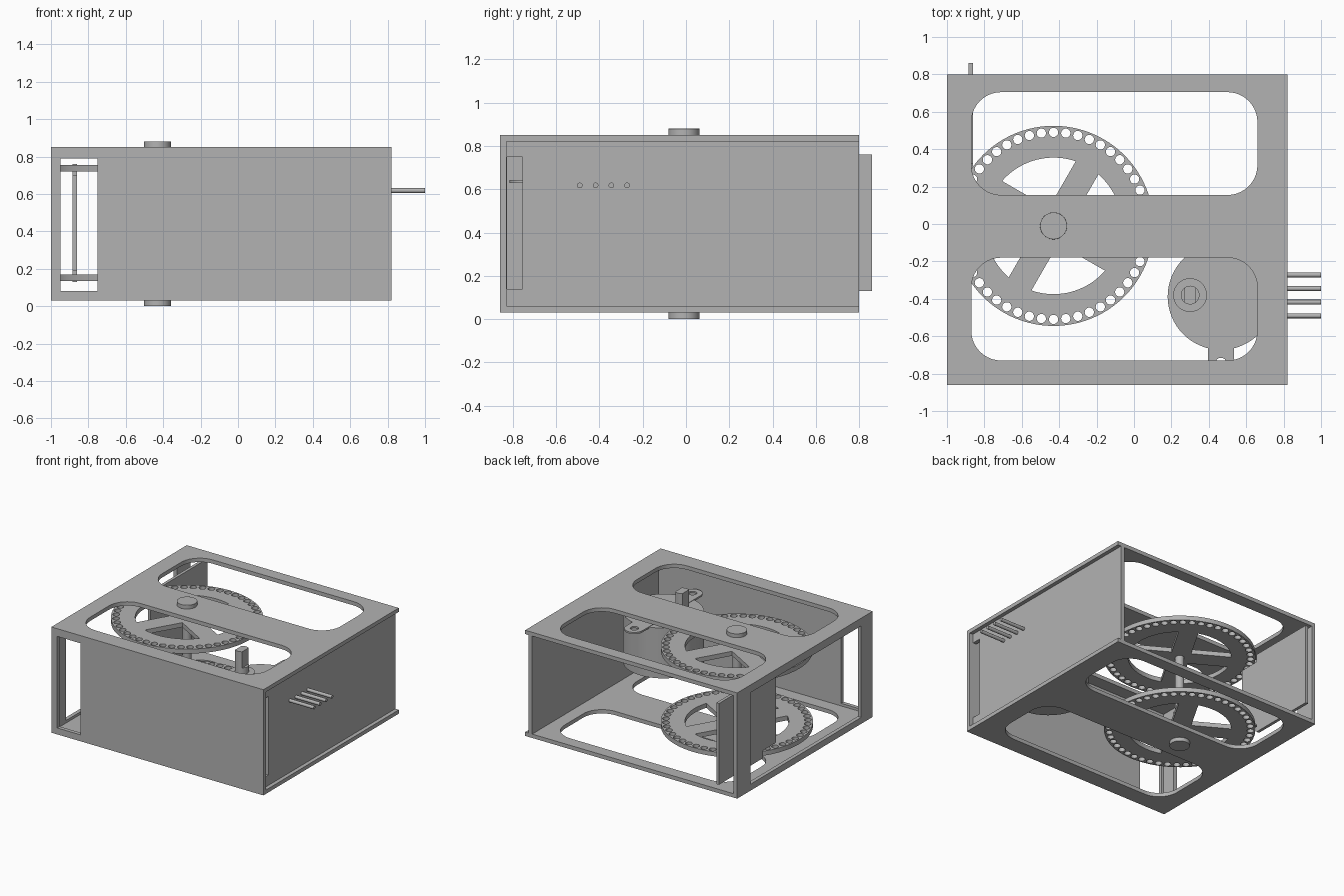
import bpy, bmesh
from math import pi, sin, cos, asin
from mathutils import Matrix

cube = bpy.data.objects.get("Cube")
if cube:
    bpy.data.objects.remove(cube)

grey = bpy.data.materials.new("plain_grey")
grey.use_nodes = True
GREY = (0.45, 0.45, 0.45, 1)
grey.diffuse_color = GREY
grey.node_tree.nodes["Principled BSDF"].inputs["Base Color"].default_value = GREY


# Outline helpers, all in a flat sheet
def arc(cx, cy, r, a, b, n):
    return [(cx + r * cos(a + (b - a) * i / n), cy + r * sin(a + (b - a) * i / n)) for i in range(n + 1)]


def circle(cx, cy, r, n=64):
    return arc(cx, cy, r, 0, 2 * pi, n)[:-1]


def rect(x0, x1, y0, y1):
    return [(x0, y0), (x1, y0), (x1, y1), (x0, y1)]


def rounded(x0, x1, y0, y1, r):
    corners = [(x1 - r, y1 - r), (x0 + r, y1 - r), (x0 + r, y0 + r), (x1 - r, y0 + r)]
    return [p for i, c in enumerate(corners) for p in arc(*c, r, i * pi / 2, (i + 1) * pi / 2, 10)]


# Extrude an outline with holes between lo and hi along the chosen axis
AXES = {
    "z": Matrix.Identity(4),
    "y": Matrix(((1, 0, 0, 0), (0, 0, 1, 0), (0, 1, 0, 0), (0, 0, 0, 1))),
    "x": Matrix(((0, 0, 1, 0), (1, 0, 0, 0), (0, 1, 0, 0), (0, 0, 0, 1))),
}


def slab(name, outlines, lo, hi, axis="z", smooth=False):
    curve = bpy.data.curves.new(name, "CURVE")
    curve.dimensions = "2D"
    curve.fill_mode = "BOTH"
    curve.extrude = (hi - lo) / 2
    for pts in outlines:
        spline = curve.splines.new("POLY")
        spline.points.add(len(pts) - 1)
        for p, (u, v) in zip(spline.points, pts):
            p.co = (u, v, 0, 1)
        spline.use_cyclic_u = True
    temp = bpy.data.objects.new("temp", curve)
    bpy.context.scene.collection.objects.link(temp)
    bpy.context.view_layer.update()
    mesh = bpy.data.meshes.new_from_object(temp.evaluated_get(bpy.context.evaluated_depsgraph_get()))
    bpy.data.objects.remove(temp)
    mesh.name = name
    mesh.transform(AXES[axis] @ Matrix.Translation((0, 0, (lo + hi) / 2)))
    bm = bmesh.new()
    bm.from_mesh(mesh)
    bmesh.ops.remove_doubles(bm, verts=bm.verts, dist=0.0001)
    bmesh.ops.recalc_face_normals(bm, faces=bm.faces)
    bm.to_mesh(mesh)
    bm.free()
    mesh.materials.clear()
    mesh.materials.append(grey)
    obj = bpy.data.objects.new(name, mesh)
    bpy.context.scene.collection.objects.link(obj)
    bpy.ops.object.select_all(action="DESELECT")
    obj.select_set(True)
    bpy.context.view_layer.objects.active = obj
    if smooth:
        bpy.ops.object.shade_smooth_by_angle(angle=pi / 6)
    else:
        bpy.ops.object.shade_flat()
    return obj


# Case: two pierced plates, front wall, left frame, inset right wall
L, R, F, B = -1.0, 0.82, -0.86, 0.80
LOW, HIGH, T = 0.03, 0.85, 0.03
plate = [rect(L, R, F, B),
         rounded(-0.87, 0.66, 0.155, 0.705, 0.16),
         rounded(-0.87, 0.66, -0.73, -0.18, 0.16)]
slab("bottom_plate", plate, LOW, LOW + T, smooth=True)
slab("top_plate", plate, HIGH - T, HIGH, smooth=True)
inner = (LOW + T, HIGH - T)
slab("front_wall", [rect(L, R, *inner), rect(-0.95, -0.75, 0.08, 0.79)], F, F + T, "y")
slab("left_frame", [rect(F + T, B, *inner), rect(-0.72, 0.64, 0.08, 0.79)], L, L + T, "x")
slab("right_wall", [rect(F + T, B, *inner), rect(F + T + 0.002, -0.755, 0.14, 0.75),
                    rect(-0.53, -0.235, 0.60, 0.635)], 0.76, 0.79, "x")

# Pair of spoked wheels with a ring of small holes
CX, CY = -0.43, -0.01
wheel = [circle(CX, CY, 0.535, 96)]
HOLES = 48
wheel += [circle(*arc(CX, CY, 0.50, 0, 2 * pi, HOLES)[i], 0.025, 14) for i in range(HOLES)]
half, rim = 0.07, 0.365
for k in range(4):
    turn = pi / 3 + k * pi / 2
    a = asin(half / rim)
    corner = (CX + half * (cos(turn) - sin(turn)), CY + half * (sin(turn) + cos(turn)))
    wheel.append([corner] + arc(CX, CY, rim, turn + a, turn + pi / 2 - a, 20))
slab("lower_wheel", wheel, 0.135, 0.17, smooth=True)
slab("upper_wheel", wheel, 0.72, 0.755, smooth=True)

# Axle with softly edged end caps
slab("axle", [circle(CX, CY, 0.032, 32)], LOW, HIGH, smooth=True)
for name, lo, hi in (("bottom_cap", 0, LOW), ("top_cap", HIGH, HIGH + 0.03)):
    cap = slab(name, [circle(CX, CY, 0.072, 48)], lo, hi, smooth=True)
    bevel = cap.modifiers.new("soft_edge", "BEVEL")
    bevel.width = 0.006
    bevel.segments = 2

# Upright sensor board reaching between the wheels
slab("sensor_board", [[(0.32, 0.13), (0.86, 0.13), (0.86, 0.76), (0.32, 0.76),
                       (0.32, 0.70), (0.16, 0.70), (0.16, 0.19), (0.32, 0.19)]],
     -0.885, -0.862, "x")

# Motor: can, mounting ears, boss, flattened shaft
MX, MY, SX, SY = 0.465, -0.388, 0.30, -0.38
slab("motor_can", [circle(MX, MY, 0.285)], 0.25, 0.64, smooth=True)
EAR, W = 0.357, 0.07
ears = arc(MX, MY + EAR, W, 0, pi, 16) + arc(MX, MY - EAR, W, pi, 2 * pi, 16)
slab("motor_ears", [ears] + [circle(MX, MY + s * EAR, 0.03, 24) for s in (1, -1)],
     0.63, 0.643, smooth=True)
slab("motor_boss", [circle(SX, SY, 0.09, 48)], 0.64, 0.67, smooth=True)
slab("shaft_base", [circle(SX, SY, 0.05, 32)], 0.67, 0.72, smooth=True)
flat = asin(0.6)
slab("shaft_tip", [arc(SX, SY, 0.05, pi / 2 - flat, pi / 2 + flat, 8)
                   + arc(SX, SY, 0.05, 1.5 * pi - flat, 1.5 * pi + flat, 8)], 0.72, 0.845, smooth=True)

# Connector block and four pins through the right wall
slab("connector_block", [rect(-0.53, -0.235, 0.60, 0.635)], 0.6, 0.79, "x")
for i in range(4):
    slab("pin_%d" % (i + 1), [circle(-0.491 + i * 0.073, 0.618, 0.013, 20)], 0.79, 1.0, "x", smooth=True)
